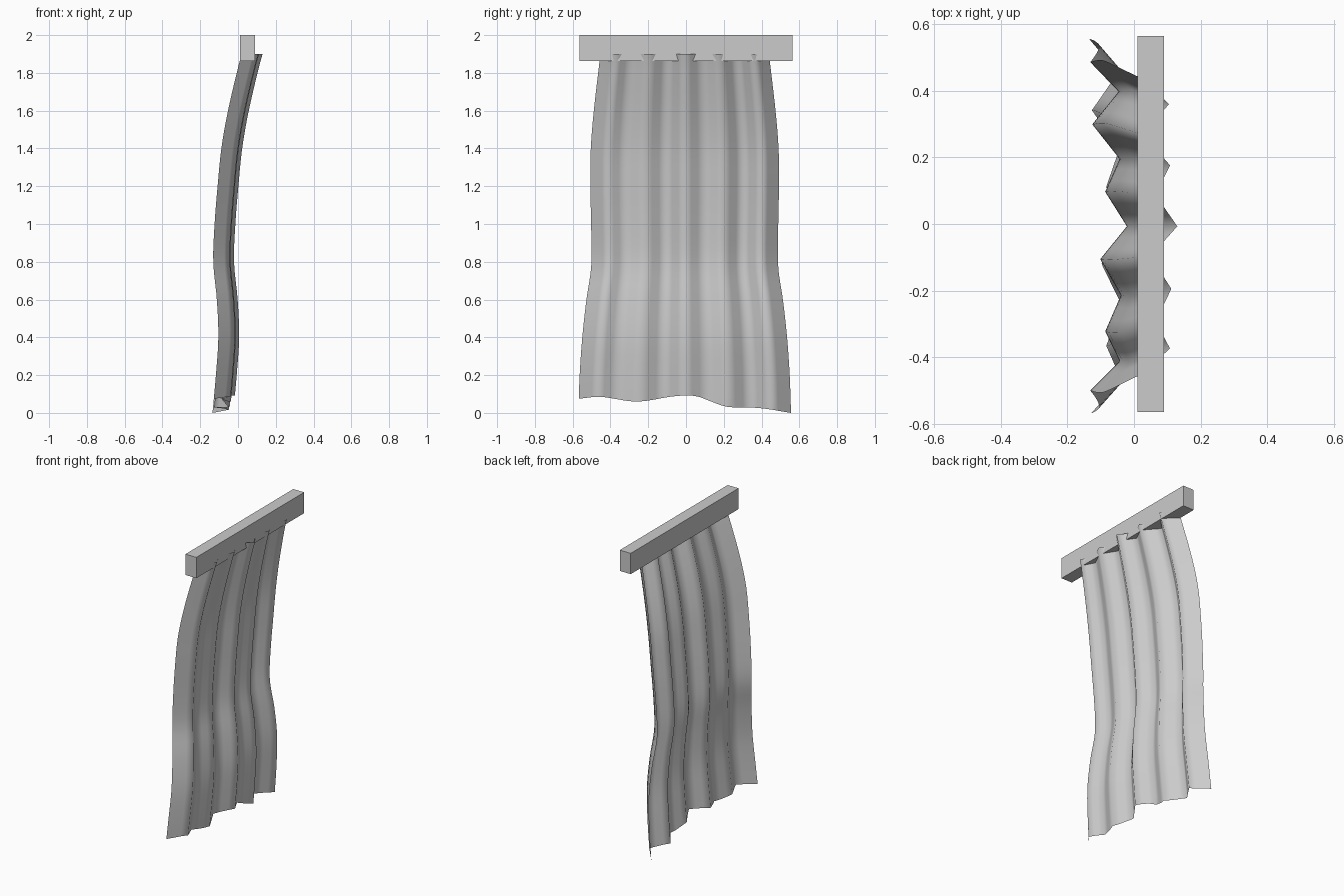
import bpy, bmesh

if "Cube" in bpy.data.objects:
    bpy.data.objects.remove(bpy.data.objects["Cube"])


def lin(pts, v):
    for (a, p), (b, q) in zip(pts, pts[1:]):
        if v <= b:
            return p + (q - p) * (v - a) / (b - a)
    return pts[-1][1]


def smooth(pts, v):
    # cubic interpolation through the control points
    n = len(pts)
    v = min(max(v, pts[0][0]), pts[-1][0])
    i = next(k for k in range(n - 1) if v <= pts[k + 1][0])

    def slope(k):
        a, b = pts[max(k - 1, 0)], pts[min(k + 1, n - 1)]
        return (b[1] - a[1]) / (b[0] - a[0])
    (a, p), (b, q) = pts[i], pts[i + 1]
    h = b - a
    t = (v - a) / h
    return ((2*t**3 - 3*t*t + 1) * p + (t**3 - 2*t*t + t) * h * slope(i)
            + (3*t*t - 2*t**3) * q + (t**3 - t*t) * h * slope(i + 1))


# Curtain: pleat depth across the width, drift, half width and hem height
PLEATS = [(-1, 0), (-.82, .088), (-.64, .045), (-.42, .092), (-.2, .03), (0, .11),
          (.21, .045), (.41, .088), (.62, .006), (.82, .085), (1, 0)]
DRIFT = [(0, -.135), (.2, -.117), (.4, -.104), (.6, -.112), (.8, -.131), (1, -.124),
         (1.2, -.108), (1.4, -.088), (1.6, -.053), (1.86, .008), (1.9, .02)]
HALF = [(0, .563), (.2, .556), (.4, .542), (.6, .52), (.75, .497), (.85, .493),
        (1.2, .499), (1.4, .497), (1.6, .481), (1.86, .451), (1.9, .447)]
HEM = [(-1, .075), (-.8, .085), (-.45, .06), (-.1, .088), (.1, .09),
       (.25, .06), (.4, .032), (.7, .026), (1, 0)]

cols = []
for (a, _), (b, _) in zip(PLEATS, PLEATS[1:]):
    cols += [a, a + (b - a) / 3, a + (b - a) * 2 / 3]
cols.append(1)
ROWS = 36

bm = bmesh.new()
grid = []
for r in range(ROWS + 1):
    row = []
    for u in cols:
        hem = smooth(HEM, u)
        z = hem + (1.9 - hem) * r / ROWS
        row.append(bm.verts.new((smooth(DRIFT, z) + lin(PLEATS, u),
                                 u * smooth(HALF, z) - .007, z)))
    grid.append(row)
for lo, hi in zip(grid, grid[1:]):
    for i in range(len(cols) - 1):
        f = bm.faces.new((lo[i], lo[i + 1], hi[i + 1], hi[i]))
        f.smooth = True
mesh = bpy.data.meshes.new("curtain")
bm.to_mesh(mesh)
bm.free()
bpy.context.collection.objects.link(bpy.data.objects.new("curtain", mesh))

# Rail box across the top
bpy.ops.mesh.primitive_cube_add(size=1, location=(.05, 0, 1.931))
rail = bpy.context.object
rail.name = "curtain_rail"
rail.scale = (.08, 1.13, .138)
